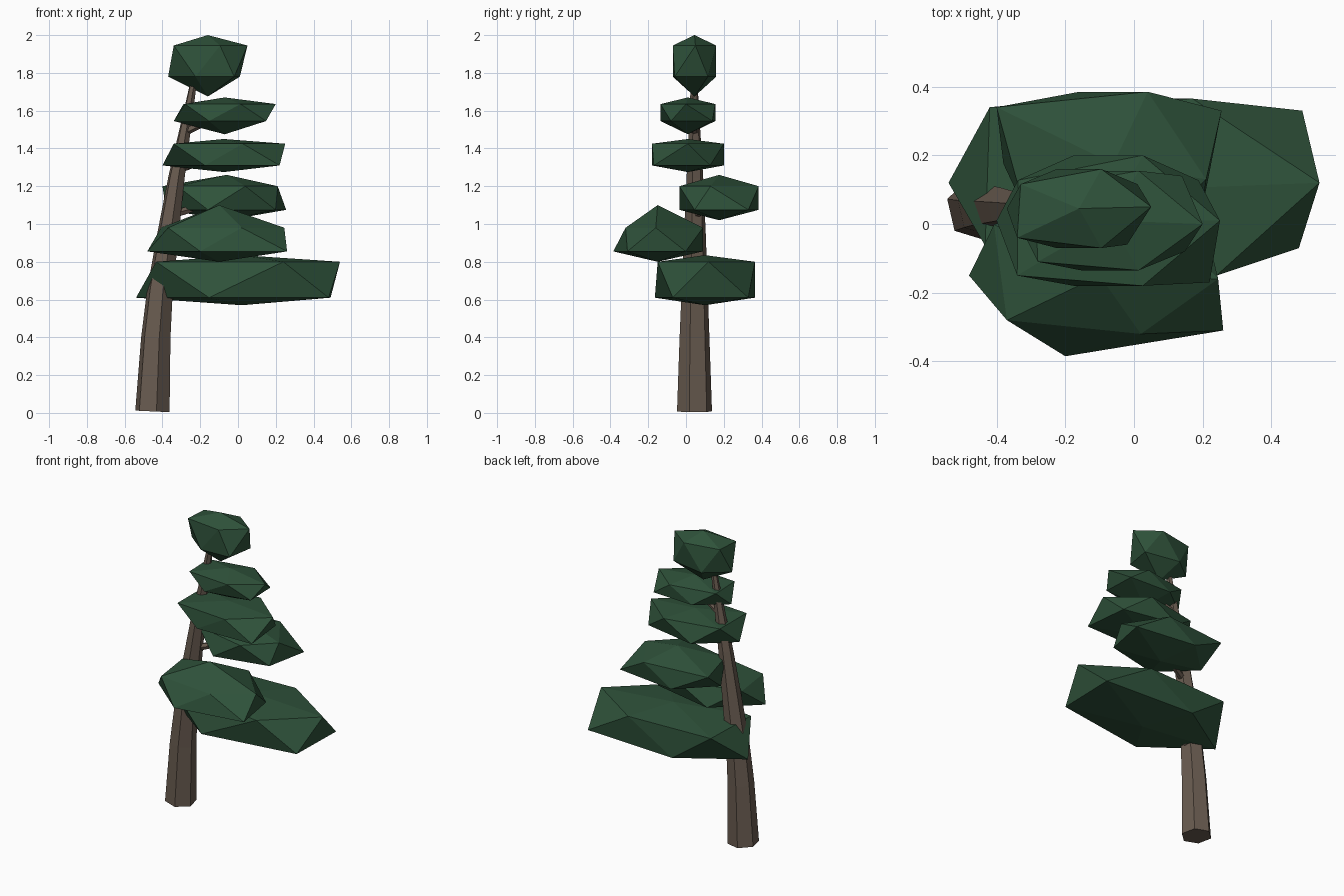
import bpy, bmesh
from math import sin, cos, radians, degrees, atan2
from mathutils import Vector

if "Cube" in bpy.data.objects:
    bpy.data.objects.remove(bpy.data.objects["Cube"])


def material(name, rgb):
    mat = bpy.data.materials.new(name)
    mat.use_nodes = True
    mat.diffuse_color = (*rgb, 1)
    mat.node_tree.nodes["Principled BSDF"].inputs["Base Color"].default_value = (*rgb, 1)
    return mat


GREEN = material("pine green", (0.028, 0.085, 0.043))
BROWN = material("bark brown", (0.14, 0.105, 0.08))


def finish(bm, name, mat):
    bmesh.ops.recalc_face_normals(bm, faces=bm.faces)
    mesh = bpy.data.meshes.new(name)
    bm.to_mesh(mesh)
    bm.free()
    mesh.materials.append(mat)
    bpy.context.collection.objects.link(bpy.data.objects.new(name, mesh))


def limb(name, path, sides=6, phase=-17):
    """Tapered tube through (x, y, z, radius) stations, with rings across the path."""
    bm = bmesh.new()
    rings = []
    points = [Vector(p[:3]) for p in path]
    for i, p in enumerate(points):
        along = points[min(i + 1, len(points) - 1)] - points[max(i - 1, 0)]
        turn = Vector((0, 0, 1)).rotation_difference(along)
        ring = []
        for k in range(sides):
            a = radians(phase + k * 360 / sides)
            ring.append(bm.verts.new(p + turn @ Vector((cos(a), sin(a), 0)) * path[i][3]))
        rings.append(ring)
    for low, high in zip(rings, rings[1:]):
        for k in range(sides):
            n = (k + 1) % sides
            bm.faces.new((low[k], low[n], high[n], high[k]))
    bm.faces.new(rings[0])
    bm.faces.new(rings[-1])
    finish(bm, name, BROWN)


def clump(name, centre, half, heights, moved):
    """Uneven icosahedron; heights run bottom, lower ring, upper ring, top.
    moved gives new x, y for ring corners, keyed by their angle."""
    bm = bmesh.new()
    bmesh.ops.create_icosphere(bm, subdivisions=1, radius=1)
    for v in bm.verts:
        level = 0 if v.co.z < -0.9 else 1 if v.co.z < 0 else 2 if v.co.z < 0.9 else 3
        x = centre[0] + half[0] * v.co.x / 0.894
        y = centre[1] + half[1] * v.co.y / 0.851
        if level in (1, 2):
            angle = round(degrees(atan2(v.co.y, v.co.x)) / 36) * 36 % 360
            x, y = moved.get(angle, (x, y))
        v.co = (x, y, heights[level])
    finish(bm, name, GREEN)


# Leaning trunk
limb("trunk", [(-0.453, 0.045, 0.008, 0.095), (-0.435, 0.045, 0.4, 0.081),
               (-0.413, 0.046, 0.65, 0.071), (-0.37, 0.047, 0.95, 0.059),
               (-0.325, 0.047, 1.25, 0.045), (-0.28, 0.045, 1.5, 0.031),
               (-0.235, 0.043, 1.75, 0.018)])

# Foliage clumps, bottom to top
clump("foliage_lowest", (0.02, 0.1), (0.56, 0.265), (0.57, 0.61, 0.8, 0.835),
      {0: (0.54, 0.12), 36: (0.49, 0.33), 72: (0.17, 0.365), 144: (-0.42, 0.34),
       180: (-0.54, 0.12), 288: (0.24, -0.15), 324: (0.48, -0.07)})
clump("foliage_low", (-0.1, -0.15), (0.38, 0.24), (0.8, 0.855, 0.98, 1.1),
      {0: (0.245, -0.16), 216: (-0.37, -0.28), 252: (-0.2, -0.385),
       288: (0.02, -0.32), 324: (0.26, -0.31)})
clump("foliage_middle", (-0.06, 0.175), (0.32, 0.21), (1.02, 1.075, 1.2, 1.26),
      {0: (0.21, 0.13), 36: (0.255, 0.33), 72: (0.04, 0.385), 144: (-0.4, 0.34)})
clump("foliage_upper", (-0.075, 0.01), (0.325, 0.19), (1.275, 1.31, 1.425, 1.45),
      {216: (-0.34, -0.15), 324: (0.22, -0.17)})
clump("foliage_high", (-0.07, 0.01), (0.27, 0.145), (1.475, 1.545, 1.635, 1.67),
      {0: (0.2, 0), 36: (0.14, 0.14), 216: (-0.28, -0.11)})
clump("foliage_crown", (-0.16, 0.045), (0.21, 0.115), (1.675, 1.78, 1.945, 2),
      {0: (0.05, 0.05), 216: (-0.34, -0.04), 324: (-0.02, -0.06)})

# Short branches reaching into each clump
for name, start, end in [
        ("lowest", (-0.41, 0.05, 0.6), (-0.1, 0.1, 0.7)),
        ("low", (-0.37, 0.05, 0.85), (-0.15, -0.12, 0.92)),
        ("middle", (-0.35, 0.05, 1.05), (-0.1, 0.15, 1.12)),
        ("upper", (-0.32, 0.05, 1.29), (-0.1, 0.02, 1.36)),
        ("high", (-0.28, 0.045, 1.49), (-0.1, 0.02, 1.57))]:
    limb("branch_" + name, [(*start, 0.024), (*end, 0.012)])
